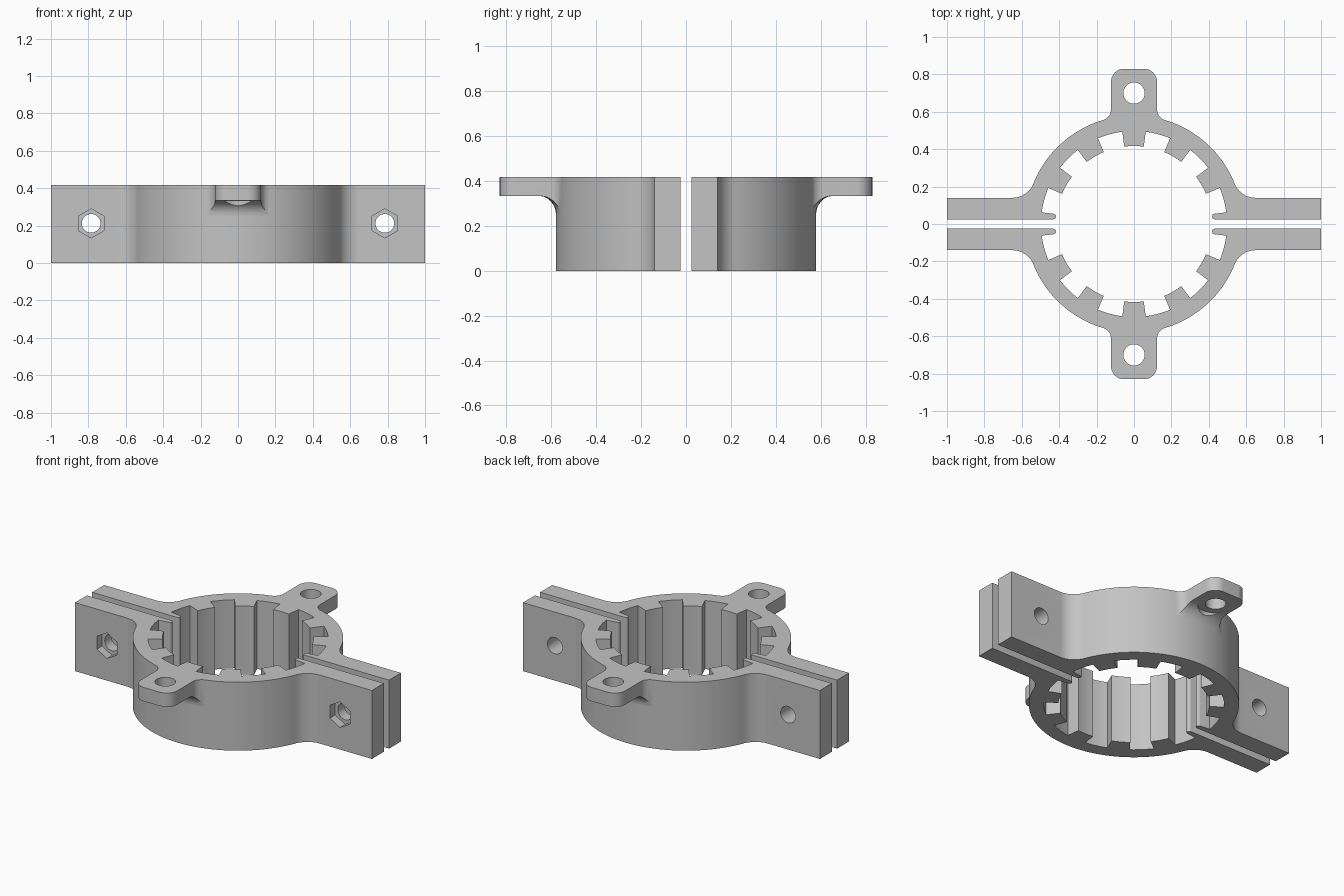
import bpy, bmesh
from math import sin, cos, atan2, degrees, radians, sqrt, pi
from mathutils import Matrix

if "Cube" in bpy.data.objects:
    bpy.data.objects.remove(bpy.data.objects["Cube"])

HEIGHT = 0.417
OUTER, INNER, TOOTH = 0.58, 0.497, 0.417
GAP, FLANGE = 0.025, 0.14          # inner and outer faces of the bolt flanges
TAB_Z, TAB_END, TAB_HALF = 0.333, 0.83, 0.123
HOLE_Y, HOLE_X, HOLE_Z = 0.70, 0.785, 0.212

grey = bpy.data.materials.new("plain grey")
grey.use_nodes = True
colour = (0.55, 0.55, 0.55, 1)
grey.diffuse_color = colour
grey.node_tree.nodes["Principled BSDF"].inputs["Base Color"].default_value = colour


def arc(cx, cy, r, start, end, n=8):
    angles = [radians(start + (end - start) * i / n) for i in range(n + 1)]
    return [(cx + r * cos(a), cy + r * sin(a)) for a in angles]


def mirrored(path):
    return [(-x, y) for x, y in reversed(path)]


def make_object(name, bm):
    bmesh.ops.recalc_face_normals(bm, faces=bm.faces)
    mesh = bpy.data.meshes.new(name)
    bm.to_mesh(mesh)
    bm.free()
    mesh.materials.append(grey)
    obj = bpy.data.objects.new(name, mesh)
    bpy.context.collection.objects.link(obj)
    return obj


def prism(name, outline, z0, z1, side):
    bm = bmesh.new()
    face = bm.faces.new([bm.verts.new((x, side * y, z0)) for x, y in outline])
    top = bmesh.ops.extrude_face_region(bm, geom=[face])["geom"]
    verts = [v for v in top if isinstance(v, bmesh.types.BMVert)]
    bmesh.ops.translate(bm, verts=verts, vec=(0, 0, z1 - z0))
    return make_object(name, bm)


def rod(r, depth, place, along_y=False, sides=40):
    bm = bmesh.new()
    turn = Matrix.Rotation(pi / 2, 4, "X") if along_y else Matrix()
    bmesh.ops.create_cone(bm, cap_ends=True, segments=sides, radius1=r, radius2=r,
                          depth=depth, matrix=Matrix.Translation(place) @ turn)
    return make_object("cutter", bm)


def lathe(profile, steps=120):
    bm = bmesh.new()
    rings = [[bm.verts.new((r * cos(a), r * sin(a), z)) for r, z in profile]
             for a in (2 * pi * i / steps for i in range(steps))]
    for i in range(steps):
        a, b = rings[i - 1], rings[i]
        for j in range(len(profile)):
            bm.faces.new((a[j - 1], b[j - 1], b[j], a[j]))
    return make_object("cutter", bm)


def carve(obj, cutter, operation="DIFFERENCE"):
    cutter.hide_render = True
    mod = obj.modifiers.new("carve", "BOOLEAN")
    mod.operation, mod.object, mod.solver = operation, cutter, "EXACT"
    bpy.context.view_layer.update()
    graph = bpy.context.evaluated_depsgraph_get()
    mesh = bpy.data.meshes.new_from_object(obj.evaluated_get(graph))
    obj.modifiers.clear()
    obj.data = mesh
    bpy.data.objects.remove(cutter)


def smooth(obj):
    bpy.ops.object.select_all(action="DESELECT")
    obj.select_set(True)
    bpy.context.view_layer.objects.active = obj
    bpy.ops.object.shade_smooth_by_angle(angle=radians(30))


# Half clamp outline: flange, fillet and outer ring
f = 0.12
fy = FLANGE + f
fx = sqrt((OUTER + f) ** 2 - fy ** 2)
touch = degrees(atan2(fy, fx))
outer = [(1, GAP), (1, FLANGE)] + arc(fx, fy, f, 270, 180 + touch, 12)
outer += arc(0, 0, OUTER, touch, 90, 32)[1:]

# Inner edge: teeth every 30 degrees, ending in a rounded half tooth
half = 7.2
inner = arc(0, 0, TOOTH, 90, 90 - half, 3)
for centre in (60, 30, 0):
    inner += arc(0, 0, INNER, centre + 30 - half, centre + half, 6)
    if centre:
        inner += arc(0, 0, TOOTH, centre + half, centre - half, 6)
tip = 0.015
inner += arc(TOOTH + tip, GAP + tip, tip, 90, 270, 8)
body_outline = outer + mirrored(outer[:-1]) + mirrored(inner) + inner[1:]

# Mounting tab outline, flaring into the ring
g = 0.06
gx = TAB_HALF + g
gy = sqrt((OUTER + g) ** 2 - gx ** 2)
flare = degrees(atan2(gy, gx))
corner = 0.07
tab_side = arc(0, 0, OUTER - 0.01, 90, flare, 6)
tab_side += arc(gx, gy, g, 180 + flare, 180, 10)
tab_side += arc(TAB_HALF - corner, TAB_END - corner, corner, 0, 90, 10)
tab_outline = tab_side + mirrored(tab_side[1:])

# Underside of the tab: a concave fillet swept around the ring
u = 0.08
sweep = [(0.5, 0.22), (OUTER - 0.005, 0.22)]
sweep += arc(OUTER + u, TAB_Z - u, u, 180, 90, 12)
sweep += [(1.2, TAB_Z), (1.2, 0.6), (0.5, 0.6)]

for side, label in ((-1, "front"), (1, "back")):
    body = prism(label + "_clamp_half", body_outline, 0, HEIGHT, side)
    for x in (-HOLE_X, HOLE_X):
        carve(body, rod(0.05, 0.5, (x, side * 0.1, HOLE_Z), True))
        if side < 0:  # hexagonal nut pockets
            carve(body, rod(0.078, 0.1, (x, -FLANGE, HOLE_Z), True, 6))
    smooth(body)

    tab = prism(label + "_mounting_tab", tab_outline, 0.2, HEIGHT, side)
    carve(tab, lathe(sweep), "INTERSECT")
    carve(tab, rod(0.057, 1, (0, side * HOLE_Y, 0.3)))
    # clearance for a screw head below the tab
    carve(tab, rod(0.1, 0.3, (0, side * HOLE_Y, TAB_Z - 0.1505)))
    smooth(tab)
